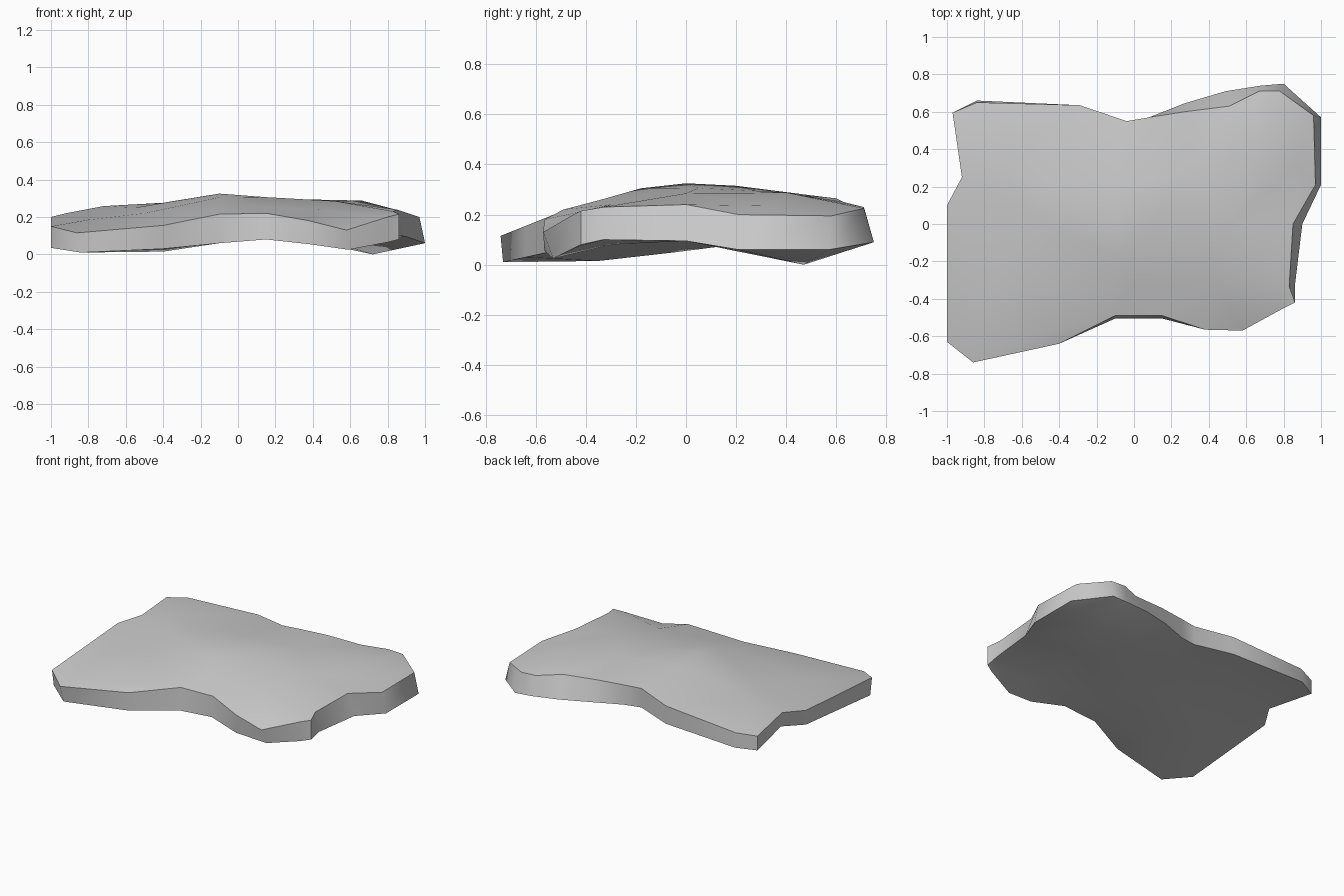
import bpy
import bmesh
from mathutils import Vector
from mathutils.geometry import delaunay_2d_cdt

if "Cube" in bpy.data.objects:
    bpy.data.objects.remove(bpy.data.objects["Cube"])

# Rim of the slab, counterclockwise: x, y, top height, bottom height
rim = [
    (-1.0, -.63, .15, .035), (-.86, -.74, .115, .01), (-.40, -.64, .155, .03),
    (-.10, -.49, .215, .06), (.15, -.49, .22, .08), (.38, -.565, .18, .055),
    (.58, -.57, .13, .025), (.80, -.45, .20, .065), (.86, -.42, .215, .08),
    (.83, -.33, .23, .10), (.85, 0, .24, .095), (.97, .21, .20, .06),
    (.96, .58, .195, .06), (.78, .71, .225, .09), (.67, .71, .23, .095),
    (.51, .63, .25, .11), (.27, .60, .265, .125), (.08, .57, .268, .13),
    (-.04, .55, .268, .135), (-.29, .635, .245, .12), (-.84, .65, .21, .11),
    (-.97, .595, .20, .10), (-.92, .25, .22, .12), (-1.0, .10, .20, .10),
]
# Sideways shift of the lower rim where the wall slopes
slope = {
    0: (0, .02), 1: (.02, .01), 3: (0, -.015), 4: (0, -.015), 6: (.01, .04),
    9: (.03, 0), 10: (.05, 0), 11: (.03, 0), 12: (.04, -.01), 13: (.02, .04),
    14: (.01, .03), 15: (-.02, .08), 16: (0, .045), 20: (0, .01), 22: (.01, 0),
}
# Bumps inside the upper and lower faces
top_bumps = [
    (-.10, 0, .325), (-.10, -.18, .305), (.15, .05, .306), (-.10, .20, .315),
    (.30, .28, .295), (.66, .40, .288), (.86, .32, .235), (.52, 0, .285),
    (.42, -.30, .24), (0, -.33, .262), (-.40, .20, .276), (-.72, .30, .258),
    (-.55, .05, .25), (-.50, -.30, .22), (-.80, -.35, .185),
    (-.43, -.56, .18),
]
bottom_bumps = [
    (-.40, -.35, .015), (-.50, -.04, .05), (0, 0, .11), (.42, .02, .10),
    (.72, .47, 0), (.30, .35, .09), (-.10, .30, .125), (-.50, .35, .10),
    (.50, -.30, .08), (0, -.30, .085), (-.78, -.20, .06),
]


def is_inside(x, y, loop):
    """Even-odd test of a point against the rim outline."""
    inside = False
    for a, b in zip(loop, loop[1:] + loop[:1]):
        if (a[1] > y) != (b[1] > y):
            if x < a[0] + (y - a[1]) * (b[0] - a[0]) / (b[1] - a[1]):
                inside = not inside
    return inside


def add_face_sheet(bm, edge_points, bumps, flip):
    """Triangulate a rim with its inner bumps; returns the rim vertices."""
    points = edge_points + bumps
    verts = [bm.verts.new(p) for p in points]
    n = len(edge_points)
    edges = [(i, (i + 1) % n) for i in range(n)]
    result = delaunay_2d_cdt([Vector(p[:2]) for p in points], edges,
                             [], 0, 1e-5, True)
    for tri in result[2]:
        ids = [result[3][i][0] for i in tri]
        cx = sum(points[i][0] for i in ids) / 3
        cy = sum(points[i][1] for i in ids) / 3
        if is_inside(cx, cy, edge_points):
            bm.faces.new([verts[i] for i in (ids[::-1] if flip else ids)])
    return verts[:n]


upper = [(x, y, t) for x, y, t, b in rim]
lower = []
for i, (x, y, t, b) in enumerate(rim):
    dx, dy = slope.get(i, (0, 0))
    lower.append((x + dx, y + dy, b))

# Upper sheet, lower sheet and the wall between them
bm = bmesh.new()
top = add_face_sheet(bm, upper, top_bumps, False)
bottom = add_face_sheet(bm, lower, bottom_bumps, True)
for i in range(len(rim)):
    j = (i + 1) % len(rim)
    bm.faces.new((bottom[i], bottom[j], top[j], top[i]))
bmesh.ops.recalc_face_normals(bm, faces=bm.faces)

mesh = bpy.data.meshes.new("stone_slab")
bm.to_mesh(mesh)
bm.free()
slab = bpy.data.objects.new("stone_slab", mesh)
bpy.context.collection.objects.link(slab)
bpy.context.view_layer.objects.active = slab
slab.select_set(True)
bpy.ops.object.shade_smooth_by_angle(angle=0.9)
